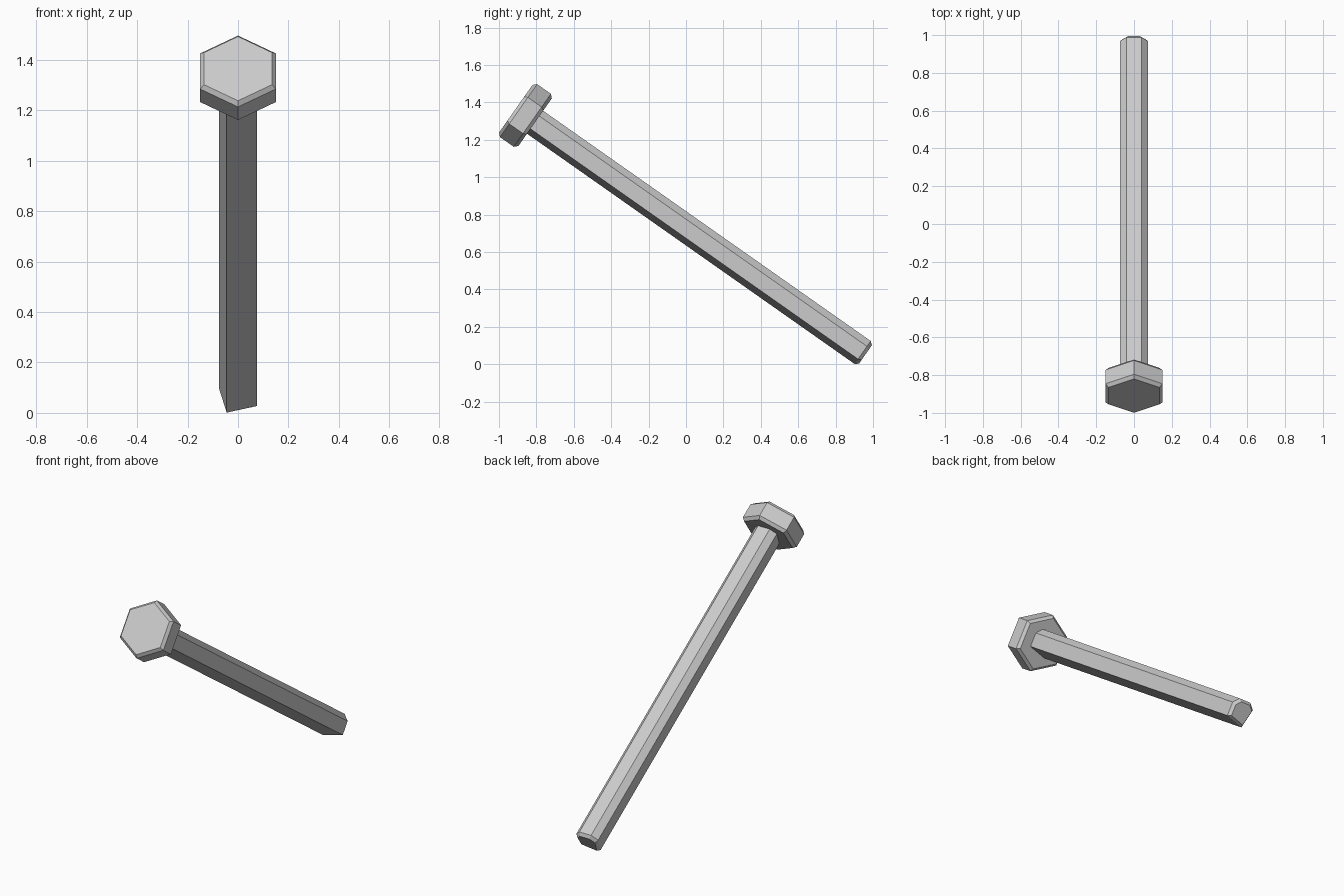
import bpy, bmesh, math
from mathutils import Vector

cube = bpy.data.objects.get("Cube")
if cube:
    bpy.data.objects.remove(cube, do_unlink=True)

# Single grey metal
metal = bpy.data.materials.new("grey_metal")
metal.use_nodes = True
GREY = (0.6, 0.6, 0.6, 1)
metal.diffuse_color = GREY
metal.node_tree.nodes["Principled BSDF"].inputs["Base Color"].default_value = GREY

# Tilted bolt frame: side, upward normal and the axis running down to the tip
TILT = math.radians(35.1)
SIDE = Vector((1, 0, 0))
UP = Vector((0, math.sin(TILT), math.cos(TILT)))
AXIS = Vector((0, math.cos(TILT), -math.sin(TILT)))
HEAD_CENTRE = Vector((0, -0.91, 1.366))


def loft(name, profile, rings):
    """Sweep a profile along the bolt axis through (distance, scale) rings."""
    bm = bmesh.new()
    loops = [[bm.verts.new(HEAD_CENTRE + AXIS * t + (SIDE * x + UP * n) * s)
              for x, n in profile] for t, s in rings]
    count = len(profile)
    for a, b in zip(loops, loops[1:]):
        for i in range(count):
            j = (i + 1) % count
            bm.faces.new((a[i], a[j], b[j], b[i]))
    bm.faces.new(loops[0])
    bm.faces.new(loops[-1])
    bmesh.ops.recalc_face_normals(bm, faces=bm.faces)
    mesh = bpy.data.meshes.new(name)
    bm.to_mesh(mesh)
    bm.free()
    mesh.materials.append(metal)
    obj = bpy.data.objects.new(name, mesh)
    bpy.context.collection.objects.link(obj)
    return obj


# Hexagonal head, chamfered on both faces
hexagon = [(0.173 * math.sin(i * math.pi / 3), 0.173 * math.cos(i * math.pi / 3))
           for i in range(6)]
loft("bolt_head", hexagon, [(0, 0.9), (0.018, 1), (0.108, 1), (0.126, 0.9)])

# Uneven six-sided shaft with a chamfered tip
shaft = [(-0.04, 0.075), (0.04, 0.075), (0.075, 0.04),
         (0.075, -0.043), (-0.045, -0.075), (-0.075, 0.041)]
loft("bolt_shaft", shaft, [(0.1, 1), (2.267, 1), (2.285, 0.8)])
